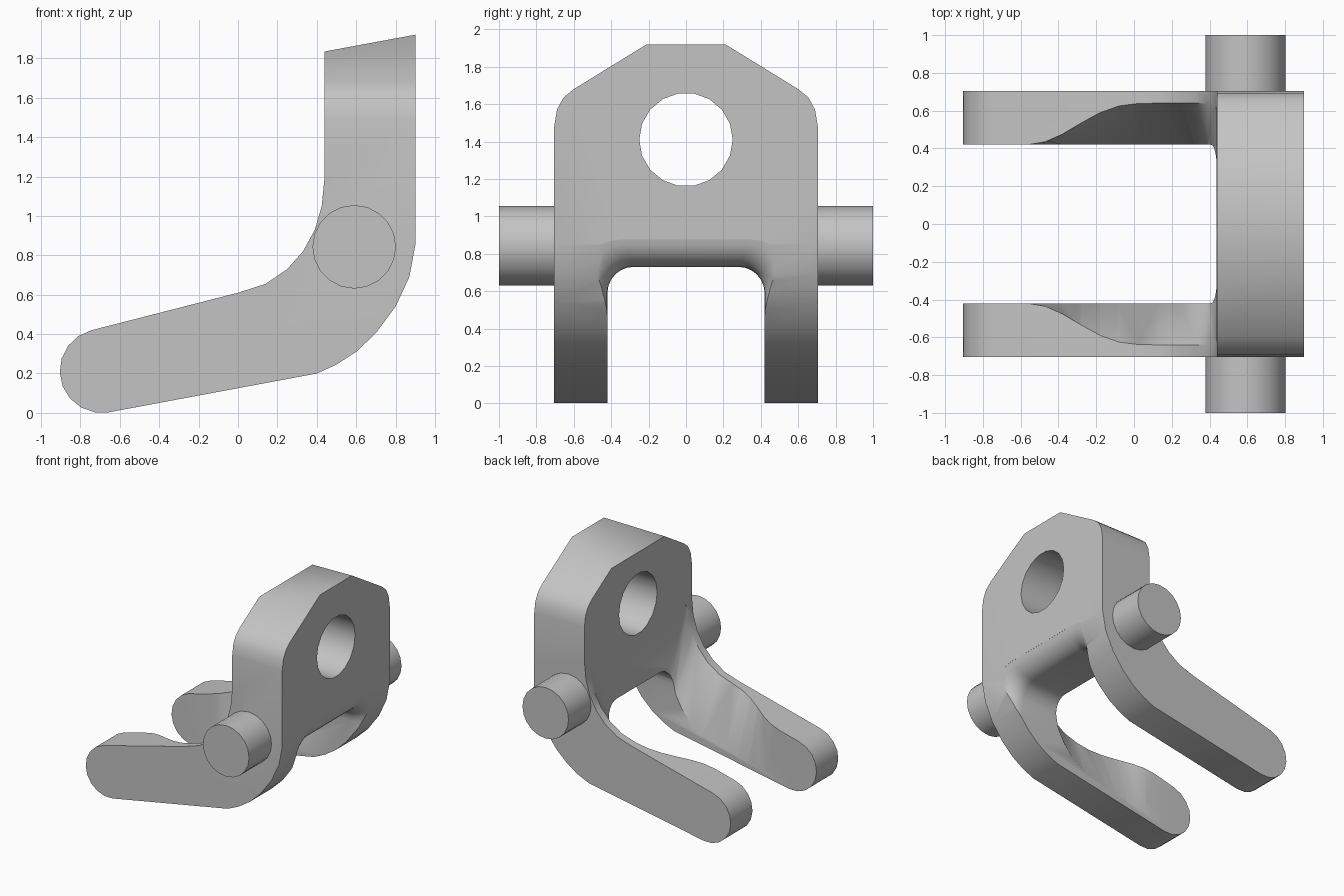
import bpy, bmesh
from math import sin, cos, pi, radians
from mathutils import Matrix

cube = bpy.data.objects.get("Cube")
if cube:
    bpy.data.objects.remove(cube, do_unlink=True)

metal = bpy.data.materials.new("plain grey metal")
metal.use_nodes = True
grey = (0.55, 0.55, 0.55, 1)
metal.diffuse_color = grey
metal.node_tree.nodes["Principled BSDF"].inputs["Base Color"].default_value = grey


def finish(name, bm):
    bmesh.ops.recalc_face_normals(bm, faces=bm.faces)
    mesh = bpy.data.meshes.new(name)
    bm.to_mesh(mesh)
    bm.free()
    obj = bpy.data.objects.new(name, mesh)
    bpy.context.collection.objects.link(obj)
    mesh.materials.append(metal)
    return obj


def loft(name, rings):
    """Closed solid through rings with equal point counts."""
    bm = bmesh.new()
    rows = [[bm.verts.new(p) for p in ring] for ring in rings]
    n = len(rows[0])
    for a, b in zip(rows, rows[1:]):
        for i in range(n):
            j = (i + 1) % n
            bm.faces.new((a[i], a[j], b[j], b[i]))
    bm.faces.new(rows[0])
    bm.faces.new(rows[-1])
    return finish(name, bm)


def cylinder(name, radius, depth, sides, axis, centre):
    bm = bmesh.new()
    turn = Matrix.Rotation(pi / 2, 4, axis)
    bmesh.ops.create_cone(bm, cap_ends=True, segments=sides, radius1=radius,
                          radius2=radius, depth=depth,
                          matrix=Matrix.Translation(centre) @ turn)
    return finish(name, bm)


def arc(cx, cz, r, start, end, steps):
    angles = [radians(start + (end - start) * i / steps) for i in range(steps + 1)]
    return [(cx + r * cos(a), cz + r * sin(a)) for a in angles]


def smooth(obj, angle):
    bpy.ops.object.select_all(action='DESELECT')
    obj.select_set(True)
    bpy.context.view_layer.objects.active = obj
    bpy.ops.object.shade_smooth_by_angle(angle=radians(angle))


# Bent side profile, shared by plate and arms
inner_bend = [(0.44, 1.2), (0.425, 1.05), (0.39, 0.93), (0.33, 0.82),
              (0.25, 0.73), (0.14, 0.655), (0, 0.61)]
outer_bend = [(0.4, 0.2), (0.5, 0.245), (0.6, 0.31), (0.7, 0.405),
              (0.8, 0.54), (0.87, 0.69), (0.9, 0.85)]
tip = arc(-0.692, 0.213, 0.213, 104, 280, 9)
profile = [(0.9, 1.92), (0.44, 1.835)] + inner_bend + tip + outer_bend
body = loft("bracket_body", [[(x, y, z) for x, z in profile] for y in (-0.705, 0.705)])

# Shouldered outline of the plate
half = [(0.705, -0.5), (0.705, 1.48), (0.69, 1.57), (0.655, 1.635), (0.6, 1.68), (0.21, 1.92),
        (0.21, 2.2)]
# Keep the top flat: the profile caps the height at the slanted line
outline = half + [(-y, z) for y, z in reversed(half)]
outline_solid = loft("outline_cutter", [[(x, y, z) for y, z in outline] for x in (-1.5, 1.5)])

# Slot between the arms, flared where it leaves the outer bend
def slot_ring(x, grow):
    w, top, r = 0.42 + grow, 0.73 + grow, 0.14 + grow * 0.5
    right = arc(w - r, top - r, r, 0, 90, 6)
    pts = [(w, -0.5)] + right
    pts += [(-y, z) for y, z in reversed(pts)]
    return [(x, y, z) for y, z in pts]

flare = 0.16
rings = [slot_ring(-1.5, 0)]
for i in range(8):
    a = i / 7 * radians(85)
    rings.append(slot_ring(0.74 + flare * sin(a), flare * (1 - cos(a))))
rings.append(slot_ring(1.0, flare))
slot = loft("slot_cutter", rings)

# Sloping scoop on the inside of the arms: x, top half width, top height
stations = [(-0.56, 0.42, 0.465), (-0.47, 0.435, 0.49), (-0.38, 0.475, 0.51),
            (-0.28, 0.535, 0.54), (-0.18, 0.59, 0.565), (-0.08, 0.625, 0.59),
            (0.02, 0.638, 0.615), (0.14, 0.64, 0.655), (0.25, 0.64, 0.73),
            (0.33, 0.64, 0.82), (0.39, 0.638, 0.93), (0.437, 0.62, 1.15)]
scoop_rings = []
for x, w, top in stations:
    side = [(0.415, top - 0.43), (w, top), (w, 1.5)]
    ring = side + [(-y, z) for y, z in reversed(side)]
    scoop_rings.append([(x, y, z) for y, z in ring])
scoop = loft("scoop_cutter", scoop_rings)

# Round eye through the plate
eye = cylinder("eye_cutter", 0.25, 2, 18, 'Y', (0.67, 0, 1.41))

for cutter, mode in ((outline_solid, 'INTERSECT'), (scoop, 'DIFFERENCE'),
                     (slot, 'DIFFERENCE'), (eye, 'DIFFERENCE')):
    mod = body.modifiers.new(cutter.name, 'BOOLEAN')
    mod.operation = mode
    mod.solver = 'EXACT'
    mod.object = cutter
    bpy.context.view_layer.objects.active = body
    bpy.ops.object.modifier_apply(modifier=mod.name)
    bpy.data.objects.remove(cutter, do_unlink=True)
smooth(body, 34)

# Side pins
for side, name in ((-1, "front_pin"), (1, "back_pin")):
    pin = cylinder(name, 0.212, 0.3, 20, 'X', (0.59, side * 0.85, 0.843))
    smooth(pin, 34)
